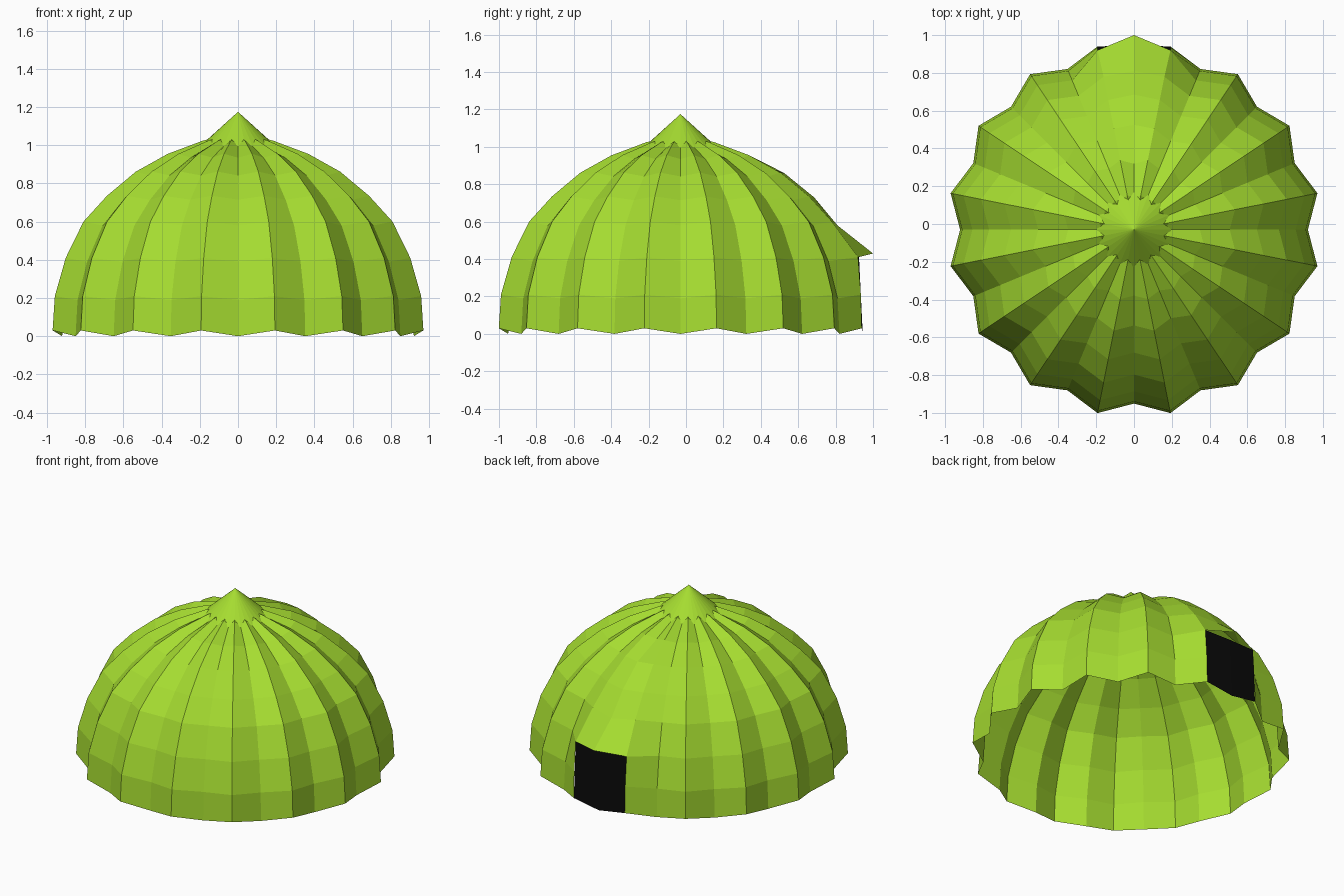
import bpy, bmesh, math

if "Cube" in bpy.data.objects:
    bpy.data.objects.remove(bpy.data.objects["Cube"])

CY = -0.03      # dome axis sits slightly forward because of the awning
LOBES = 16


def material(name, color):
    m = bpy.data.materials.new(name)
    m.diffuse_color = color
    m.use_nodes = True
    m.node_tree.nodes["Principled BSDF"].inputs["Base Color"].default_value = m.diffuse_color
    return m


GREEN = material("lime_fabric", (0.38, 0.72, 0.03, 1))
BLACK = material("dark_opening", (0.003, 0.003, 0.003, 1))


def make_object(name, verts, faces, mat):
    mesh = bpy.data.meshes.new(name)
    mesh.from_pydata(verts, [], faces)
    bm = bmesh.new()
    bm.from_mesh(mesh)
    loose = [v for v in bm.verts if not v.link_faces]
    bmesh.ops.delete(bm, geom=loose, context='VERTS')
    bm.to_mesh(mesh)
    bm.free()
    mesh.materials.append(mat)
    obj = bpy.data.objects.new(name, mesh)
    bpy.context.collection.objects.link(obj)
    return obj


# dome profile along a ridge: radius, height
profile = [(0.99, 0.03), (0.978, 0.21), (0.92, 0.41), (0.825, 0.60), (0.70, 0.735),
           (0.545, 0.862), (0.375, 0.955), (0.185, 1.025), (0.09, 1.045)]
# awning ridge over the door replaces the back valley: ring -> y, z
awning = {2: (1.0, 0.43), 3: (0.81, 0.58), 4: (0.685, 0.73), 5: (0.525, 0.86)}
# door jambs stand straighter than the other ridges: ring -> y, z
jamb = {0: (0.94, 0.03), 1: (0.935, 0.21), 2: (0.92, 0.41)}
JX = 0.193

# scalloped dome: even columns are valleys, odd columns are ridges
N = LOBES * 2
BACK = N // 4
verts, faces = [], []
for i, (r, z) in enumerate(profile):
    for k in range(N):
        a = 2 * math.pi * k / N
        rr, zz = (r, z) if k % 2 else (r * 0.93, z - min(0.03, 0.02 + 0.01 * (i == 0)))
        x, y = rr * math.cos(a), rr * math.sin(a) + CY
        if k == BACK and i in awning:
            y, zz = awning[i]
        elif abs(k - BACK) == 1 and i in jamb:
            x = JX * (BACK - k)
            y, zz = jamb[i]
        verts.append((x, y, zz))
for i in range(len(profile) - 1):
    for k in range(N):
        if i < 2 and k in (BACK - 1, BACK):
            continue        # doorway
        n = (k + 1) % N
        faces.append((i * N + k, i * N + n, (i + 1) * N + n, (i + 1) * N + k))
make_object("tent_dome", verts, faces, GREEN)

# black door panel, slightly bent along the middle
door = [(sx * JX, y + (0.005 if sx == 0 else 0), z - (0.03 if sx == 0 and z < 0.1 else 0))
        for (y, z) in (jamb[0], jamb[2]) for sx in (1, 0, -1)]
make_object("door_opening", door, [(0, 1, 4, 3), (1, 2, 5, 4)], BLACK)

# pointed roof cap; its edge sinks into the ridges and shows in the valleys
cap = [(0, CY, 1.175)]
for k in range(N):
    a = 2 * math.pi * k / N
    cap.append((0.197 * math.cos(a), 0.197 * math.sin(a) + CY, 0.997))
make_object("roof_cap", cap, [(0, k + 1, (k + 1) % N + 1) for k in range(N)], GREEN)
